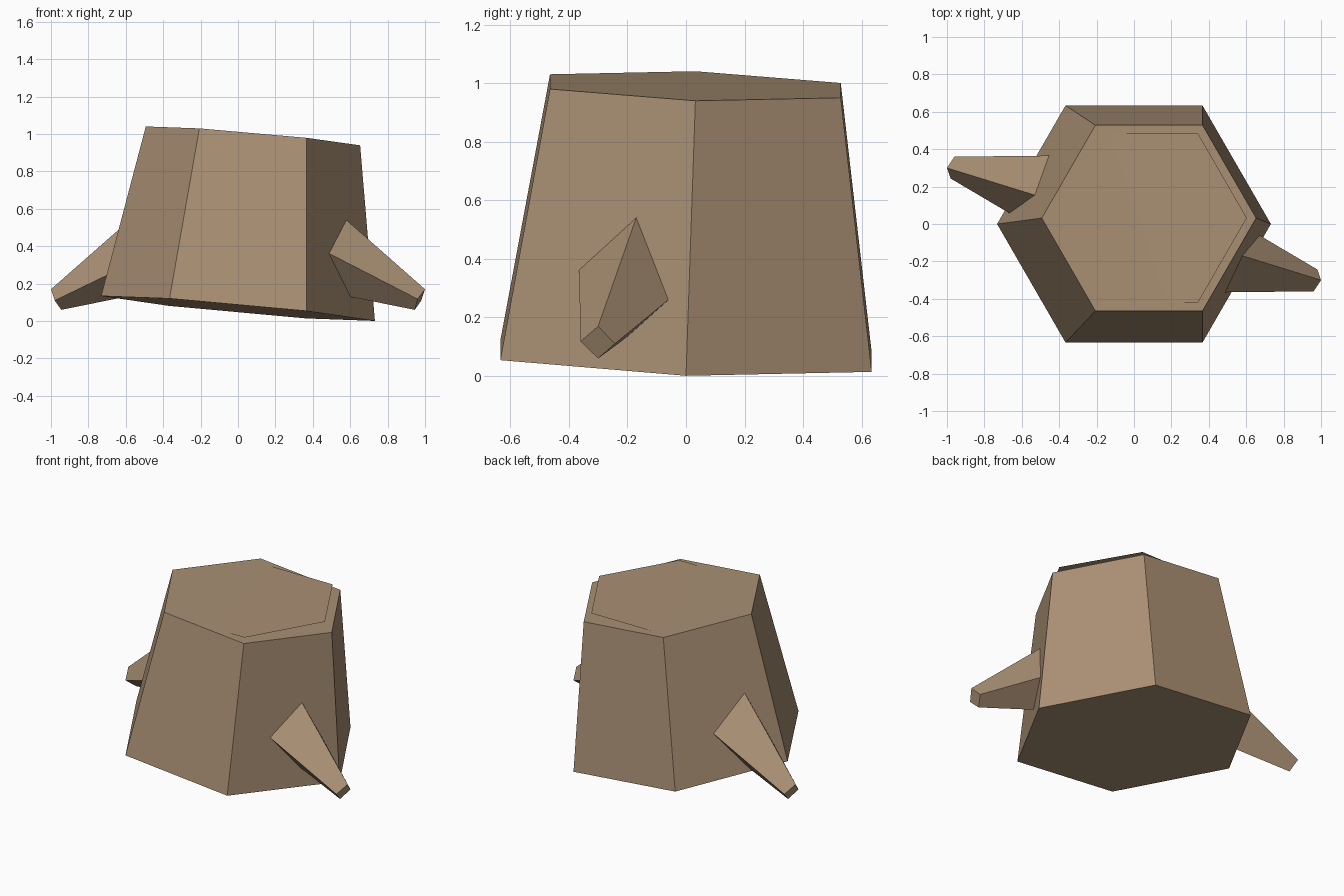
import bpy
import math
from mathutils import Vector

if "Cube" in bpy.data.objects:
    bpy.data.objects.remove(bpy.data.objects["Cube"])

bark = bpy.data.materials.new("brown_bark")
bark.diffuse_color = (0.40, 0.28, 0.175, 1)
bark.use_nodes = True
bark.node_tree.nodes["Principled BSDF"].inputs["Base Color"].default_value = bark.diffuse_color


def make_object(name, verts, faces):
    mesh = bpy.data.meshes.new(name)
    mesh.from_pydata(verts, [], faces)
    mesh.materials.append(bark)
    obj = bpy.data.objects.new(name, mesh)
    bpy.context.collection.objects.link(obj)
    return obj


def hexagon(cx, cy, radius, z, slope_x=0.0, slope_y=0.0):
    """Six points, corner on +x, lying on a plane tilted about the centre."""
    pts = []
    for i in range(6):
        a = i * math.pi / 3
        dx, dy = radius * math.cos(a), radius * math.sin(a)
        pts.append(Vector((cx + dx, cy + dy, z + slope_x * dx + slope_y * dy)))
    return pts


def loft(name, lower, upper):
    """Close two matching rings (counter-clockwise along the axis) into a solid."""
    n = len(lower)
    sides = [(i, (i + 1) % n, n + (i + 1) % n, n + i) for i in range(n)]
    caps = [tuple(reversed(range(n))), tuple(range(n, 2 * n))]
    return make_object(name, lower + upper, sides + caps)


# Tapered, slightly tilted trunk
loft("stump_trunk",
     hexagon(0, 0, 0.732, 0.0675, -0.091, -0.0315),
     hexagon(0.08, 0.032, 0.573, 0.99, -0.088, -0.03))

# Level cut plate that pokes out of the sloping top
make_object("cut_plate", hexagon(0.08, 0.032, 0.523, 0.995), [tuple(range(6))])

# Two square tapered roots, one the half-turn copy of the other
surface = [Vector(p) for p in ((0.58, -0.17, 0.54), (0.49, -0.365, 0.36),
                               (0.60, -0.205, 0.13), (0.67, -0.06, 0.26))]
tip = [Vector(p) for p in ((1.0, -0.30, 0.17), (0.96, -0.36, 0.118),
                           (0.945, -0.30, 0.06), (0.98, -0.243, 0.11))]
# Extend each edge into the trunk
inner = [s + (s - t) * 0.2 for s, t in zip(surface, tip)]
for name, sign in (("right_root", 1), ("left_root", -1)):
    turn = [[Vector((sign * p.x, sign * p.y, p.z)) for p in ring]
            for ring in (inner, tip)]
    loft(name, turn[0], turn[1])
